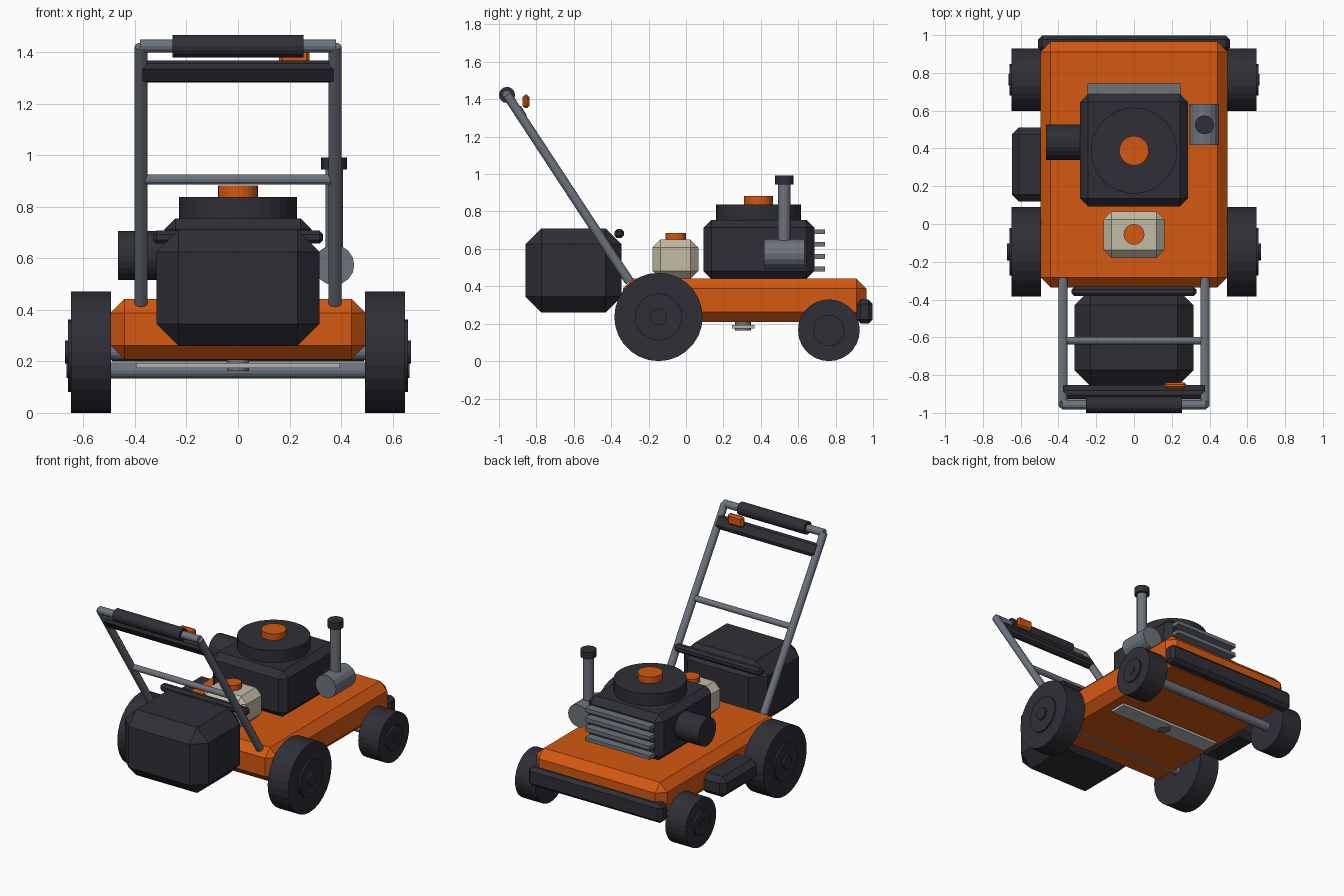
import bpy, bmesh
from math import atan2
from mathutils import Vector, Matrix

if "Cube" in bpy.data.objects:
    bpy.data.objects.remove(bpy.data.objects["Cube"])


def mat(name, rgb):
    m = bpy.data.materials.new(name)
    m.diffuse_color = (*rgb, 1)
    m.use_nodes = True
    m.node_tree.nodes["Principled BSDF"].inputs["Base Color"].default_value = m.diffuse_color
    return m


ORANGE = mat("orange_paint", (0.66, 0.098, 0.006))
DARK = mat("dark_plastic", (0.028, 0.028, 0.037))
GREY = mat("grey_metal", (0.155, 0.175, 0.205))
STEEL = mat("blade_steel", (0.45, 0.46, 0.46))
CREAM = mat("cream_plastic", (0.54, 0.50, 0.38))


def finish(bm, name, m):
    me = bpy.data.meshes.new(name)
    bm.normal_update()
    bm.to_mesh(me)
    bm.free()
    me.materials.append(m)
    ob = bpy.data.objects.new(name, me)
    bpy.context.collection.objects.link(ob)
    return ob


def box(name, m, lo, hi, bevel=0.0, tilt=0.0):
    """Chamfered box between two corners, tilted about x through its centre."""
    lo, hi = Vector(lo), Vector(hi)
    bm = bmesh.new()
    bmesh.ops.create_cube(bm, size=1)
    bmesh.ops.scale(bm, vec=hi - lo, verts=bm.verts)
    if bevel:
        bmesh.ops.bevel(bm, geom=bm.edges[:], offset=bevel, segments=1,
                        affect='EDGES', profile=0.5)
    bmesh.ops.transform(bm, verts=bm.verts,
                        matrix=Matrix.Translation((lo + hi) / 2) @ Matrix.Rotation(tilt, 4, 'X'))
    return finish(bm, name, m)


def rod(name, m, a, b, r, sides=24):
    """Cylinder from point a to point b."""
    a, b = Vector(a), Vector(b)
    d = b - a
    bm = bmesh.new()
    bmesh.ops.create_cone(bm, cap_ends=True, segments=sides, radius1=r, radius2=r, depth=d.length)
    rot = Vector((0, 0, 1)).rotation_difference(d).to_matrix().to_4x4()
    bmesh.ops.transform(bm, verts=bm.verts, matrix=Matrix.Translation((a + b) / 2) @ rot)
    return finish(bm, name, m)


# Deck, bumper and side discharge chute
box("deck", ORANGE, (-0.495, -0.337, 0.208), (0.495, 0.965, 0.442), 0.054)
box("front_bumper", DARK, (-0.508, 0.912, 0.2), (0.508, 0.998, 0.328), 0.022)
box("discharge_chute", DARK, (-0.645, 0.12, 0.22), (-0.45, 0.51, 0.36), 0.035)

# Wheels with hubs, and axles
for label, y, r, hub, cap, out in (("rear", -0.147, 0.236, 0.126, 0.045, 0.672),
                                   ("front", 0.764, 0.165, 0.083, 0.03, 0.665)):
    rod(label + "_axle", GREY, (-0.55, y, r), (0.55, y, r), 0.031, 16)
    for side, s in (("left", -1), ("right", 1)):
        n = f"{label}_{side}"
        rod(n + "_wheel", DARK, (s * 0.493, y, r), (s * 0.648, y, r), r, 28)
        rod(n + "_hub", DARK, (s * 0.6, y, r), (s * 0.66, y, r), hub, 24)
        rod(n + "_hub_cap", DARK, (s * 0.6, y, r), (s * out, y, r), cap, 16)

# Cutting blade under the deck
box("blade", STEEL, (-0.395, 0.245, 0.175), (0.395, 0.365, 0.193))
rod("blade_hub", GREY, (0, 0.305, 0.163), (0, 0.305, 0.23), 0.042, 16)

# Engine, blower housing and cooling fins
box("engine_block", DARK, (-0.285, 0.093, 0.44), (0.285, 0.687, 0.755), 0.042)
rod("blower_housing", DARK, (0, 0.388, 0.74), (0, 0.388, 0.838), 0.228, 32)
rod("starter_cap", ORANGE, (0, 0.388, 0.83), (0, 0.388, 0.882), 0.078, 24)
for i in range(4):
    z = 0.492 + i * 0.0665
    box(f"cooling_fin_{i + 1}", GREY, (-0.245, 0.65, z - 0.013), (0.245, 0.743, z + 0.013))

# Air filter, muffler and exhaust stack
rod("air_filter", DARK, (-0.465, 0.433, 0.611), (-0.25, 0.433, 0.611), 0.095, 24)
rod("muffler", GREY, (0.373, 0.418, 0.574), (0.373, 0.634, 0.574), 0.078, 16)
rod("exhaust_pipe", GREY, (0.373, 0.525, 0.58), (0.373, 0.525, 0.95), 0.034, 16)
rod("exhaust_cap", DARK, (0.373, 0.525, 0.944), (0.373, 0.525, 0.992), 0.05, 16)

# Fuel tank
box("fuel_tank", CREAM, (-0.162, -0.18, 0.44), (0.162, 0.067, 0.65), 0.043)
rod("fuel_cap", ORANGE, (0, -0.055, 0.64), (0, -0.055, 0.686), 0.055, 20)

# Grass bag with its rim
box("grass_bag", DARK, (-0.316, -0.858, 0.26), (0.316, -0.345, 0.71), 0.085)
box("bag_rim", DARK, (-0.33, -0.382, 0.657), (0.33, -0.332, 0.707), 0.014)

# Handle frame
foot, top = Vector((0, -0.302, 0.425)), Vector((0, -0.957, 1.423))
for side, s in (("left", -1), ("right", 1)):
    off = Vector((s * 0.376, 0, 0))
    rod(f"handle_tube_{side}", GREY, foot + off, top + off, 0.025, 12)
rod("handle_top_bar", GREY, (-0.38, top.y, top.z), (0.38, top.y, top.z), 0.025, 12)
rod("handle_grip", DARK, (-0.255, top.y, top.z), (0.255, top.y, top.z), 0.043, 16)
mid = foot.lerp(top, 0.482)
rod("handle_cross_bar", GREY, (-0.37, mid.y, mid.z), (0.37, mid.y, mid.z), 0.02, 12)

# Control bar and throttle lever, tilted with the handle
tilt = atan2(foot.y - top.y, top.z - foot.z)
box("control_bar", DARK, (-0.388, -0.917, 1.281), (0.388, -0.863, 1.369), 0.016, tilt)
box("throttle_lever", ORANGE, (0.16, -0.873, 1.352), (0.277, -0.838, 1.425), 0.012)
